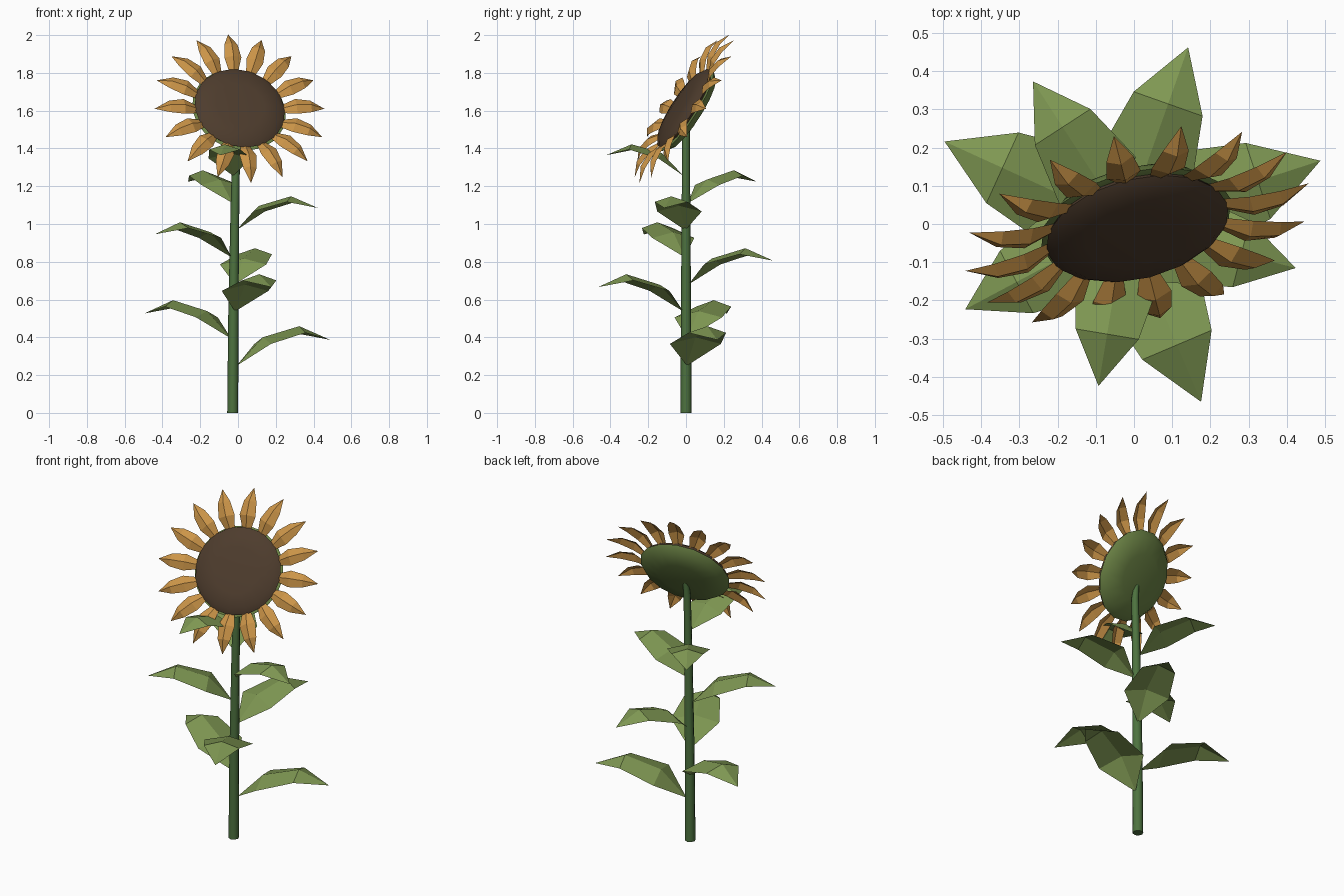
import bpy
import bmesh
from math import radians, cos, sin, pi
from mathutils import Matrix, Vector

cube = bpy.data.objects.get("Cube")
if cube:
    bpy.data.objects.remove(cube, do_unlink=True)


def make_material(name, color):
    mat = bpy.data.materials.new(name)
    mat.use_nodes = True
    mat.diffuse_color = (*color, 1)
    mat.node_tree.nodes["Principled BSDF"].inputs["Base Color"].default_value = (*color, 1)
    return mat


stem_green = make_material("stem green", (0.075, 0.17, 0.05))
leaf_green = make_material("leaf green", (0.21, 0.31, 0.085))
back_green = make_material("flower back green", (0.15, 0.23, 0.06))
petal_gold = make_material("petal gold", (0.6, 0.3, 0.065))
seed_brown = make_material("seed brown", (0.075, 0.045, 0.026))


def finish(name, bm, mat, matrix=None, smooth=None):
    mesh = bpy.data.meshes.new(name)
    bm.to_mesh(mesh)
    bm.free()
    mesh.materials.append(mat)
    obj = bpy.data.objects.new(name, mesh)
    bpy.context.collection.objects.link(obj)
    if matrix is not None:
        obj.matrix_world = matrix
    if smooth:
        bpy.ops.object.select_all(action="DESELECT")
        obj.select_set(True)
        bpy.context.view_layer.objects.active = obj
        bpy.ops.object.shade_smooth_by_angle(angle=radians(smooth))
    return obj


def loft(bm, rings, cap_start=False, cap_end=False):
    """Bridge equal closed rings of points."""
    rows = [[bm.verts.new(p) for p in ring] for ring in rings]
    n = len(rows[0])
    for a, b in zip(rows, rows[1:]):
        for i in range(n):
            j = (i + 1) % n
            bm.faces.new((a[i], a[j], b[j], b[i]))
    if cap_start:
        bm.faces.new(rows[0][::-1])
    if cap_end:
        bm.faces.new(rows[-1])


def circle(center, r, n):
    c = Vector(center)
    return [c + Vector((r * cos(2 * pi * i / n), r * sin(2 * pi * i / n), 0)) for i in range(n)]


def blade(bm, rows, tip, matrix, base=None):
    """Folded blade along +x; rows are (x, half width, edge z, ridge z)."""
    def vert(x, y, z):
        return bm.verts.new(matrix @ Vector((x, y, z)))

    strips = [(vert(x, -w, e), vert(x, 0, r), vert(x, w, e)) for x, w, e, r in rows]
    for a, b in zip(strips, strips[1:]):
        for k in (0, 1):
            bm.faces.new((a[k], b[k], b[k + 1], a[k + 1]))
    point = vert(tip[0], 0, tip[1])
    last = strips[-1]
    for k in (0, 1):
        bm.faces.new((last[k], point, last[k + 1]))
    if base is not None:
        root = vert(base[0], 0, base[1])
        for k in (0, 1):
            bm.faces.new((root, strips[0][k], strips[0][k + 1]))


# Stem
bm = bmesh.new()
path = [(-0.028, 0, 0, 0.029), (-0.025, 0, 0.5, 0.027),
        (-0.016, 0, 1.1, 0.023), (-0.008, 0, 1.46, 0.02), (-0.006, 0.012, 1.56, 0.016)]
loft(bm, [circle((x, y, z), r, 8) for x, y, z, r in path], True, True)
finish("stem", bm, stem_green, smooth=50)

# Leaves in a spiral up the stem, each a little shorter than the last
for k in range(8):
    bm = bmesh.new()
    length = 0.536 - 0.0152 * k
    matrix = (Matrix.Translation((-0.022, 0, 0.25 + 0.1435 * k))
              @ Matrix.Rotation(radians(18 + 137.5 * k), 4, "Z") @ Matrix.Scale(length, 4))
    blade(bm, [(0.3, 0.265, 0.215, 0.28), (0.68, 0.195, 0.325, 0.39)],
          (1, 0.255), matrix, base=(0.03, 0))
    finish(f"leaf_{k + 1}", bm, leaf_green)

# Flower head frame: local x to the side, local z out of the face
turn, tilt = radians(14.3), radians(32)
u = Vector((cos(turn), sin(turn), 0))
n = Vector((sin(turn) * cos(tilt), -cos(turn) * cos(tilt), sin(tilt)))
v = n.cross(u)
head = Matrix.Translation((0.008, -0.008, 1.61)) @ Matrix((u, v, n)).transposed().to_4x4()

# Seed disc
bm = bmesh.new()
loft(bm, [circle((0, 0, z), r, 16) for r, z in
          [(0.235, -0.012), (0.246, 0.005), (0.215, 0.026), (0.13, 0.036)]], True, True)
finish("seed_disc", bm, seed_brown, head, 60)

# Green back of the flower
bm = bmesh.new()
loft(bm, [circle((0, 0, z), r, 16) for r, z in
          [(0.13, -0.066), (0.225, -0.046), (0.256, -0.012), (0.235, -0.006)]], True, True)
finish("flower_back", bm, back_green, head, 60)

# Petals
bm = bmesh.new()
for k in range(16):
    blade(bm, [(0.232, 0.024, -0.004, 0.006), (0.305, 0.046, 0.024, 0.042),
               (0.385, 0.036, 0.024, 0.042)], (0.464, 0.0),
          Matrix.Rotation(k * pi / 8, 4, "Z"))
finish("petals", bm, petal_gold, head)
